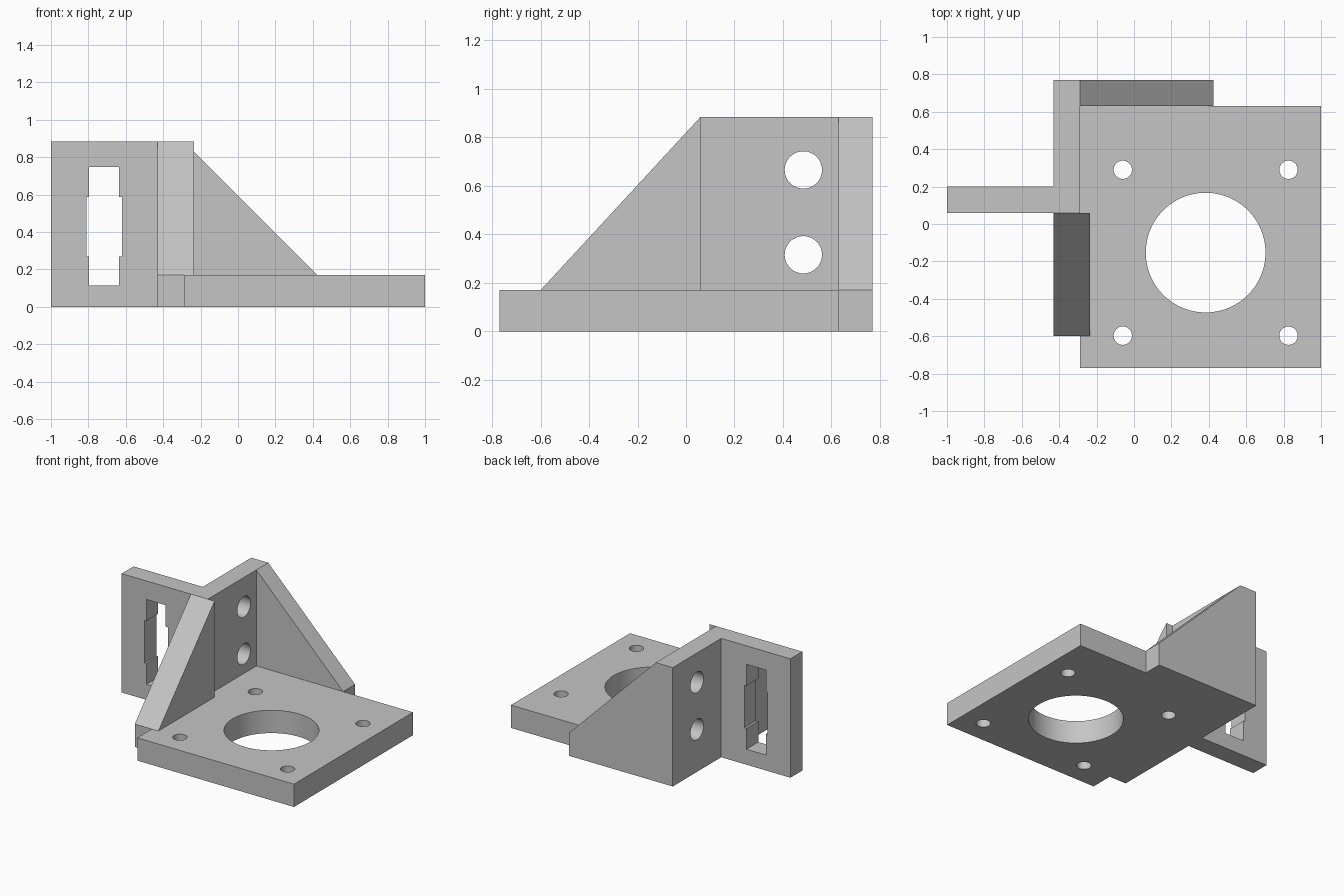
import bpy, bmesh
from mathutils import Matrix, Vector

default = bpy.data.objects.get("Cube")
if default:
    bpy.data.objects.remove(default, do_unlink=True)

FLOOR, TOP = 0.17, 0.885          # plate thickness, wall height

grey = bpy.data.materials.new("light grey")
grey.use_nodes = True
colour = (0.56, 0.56, 0.56, 1)
grey.diffuse_color = colour
grey.node_tree.nodes["Principled BSDF"].inputs["Base Color"].default_value = colour


def add_object(name, bm):
    bmesh.ops.recalc_face_normals(bm, faces=bm.faces)
    mesh = bpy.data.meshes.new(name)
    bm.to_mesh(mesh)
    bm.free()
    mesh.materials.append(grey)
    obj = bpy.data.objects.new(name, mesh)
    bpy.context.scene.collection.objects.link(obj)
    return obj


def prism(name, axis, profile, start, end):
    """Extrude a 2D profile along an axis; the profile uses the other two axes in order."""
    def point(p, d):
        co = list(p)
        co.insert("xyz".index(axis), d)
        return co
    bm = bmesh.new()
    face = bm.faces.new([bm.verts.new(point(p, start)) for p in profile])
    new = bmesh.ops.extrude_face_region(bm, geom=[face])["geom"]
    step = Vector(point((0, 0), end - start))
    bmesh.ops.translate(bm, vec=step, verts=[v for v in new if isinstance(v, bmesh.types.BMVert)])
    return add_object(name, bm)


def rect(a0, a1, b0, b1):
    return [(a0, b0), (a1, b0), (a1, b1), (a0, b1)]


def cylinder(name, centre, radius, axis, sides):
    bm = bmesh.new()
    turn = Matrix.Rotation(1.5707963, 4, "Y") if axis == "x" else Matrix()
    bmesh.ops.create_cone(bm, cap_ends=True, segments=sides, radius1=radius, radius2=radius,
                          depth=0.4, matrix=Matrix.Translation(centre) @ turn)
    return add_object(name, bm)


def combine(body, tool, operation):
    """Bake one boolean into the body and discard the tool."""
    mod = body.modifiers.new(operation, "BOOLEAN")
    mod.operation, mod.solver, mod.object = operation, "EXACT", tool
    deps = bpy.context.evaluated_depsgraph_get()
    result = bpy.data.meshes.new_from_object(body.evaluated_get(deps))
    body.modifiers.clear()
    body.data = result
    bpy.data.objects.remove(tool, do_unlink=True)


# Upright walls: side wall and switch plate share one plan outline
bracket = prism("motor_bracket", "z",
                [(-1, 0.06), (-0.29, 0.06), (-0.29, 0.77),
                 (-0.43, 0.77), (-0.43, 0.2), (-1, 0.2)], 0, TOP)

# Motor plate and the two sloping braces
solids = [
    prism("motor_plate", "z", rect(-0.29, 1, -0.77, 0.63), 0, FLOOR),
    prism("front_brace", "x", [(-0.6, 0), (0.06, 0), (0.06, TOP), (-0.6, FLOOR)], -0.43, -0.235),
    prism("back_brace", "y", [(-0.29, 0), (0.425, 0), (0.425, FLOOR), (-0.29, TOP)], 0.63, 0.77),
]
for solid in solids:
    combine(bracket, solid, "UNION")

# Motor opening, screw holes, rod holes and the stepped switch slot
cutters = [cylinder("motor_opening", (0.383, -0.153, 0.1), 0.32, "z", 96)]
for x in (-0.06, 0.826):
    for y in (-0.597, 0.29):
        cutters.append(cylinder("screw_hole", (x, y, 0.1), 0.049, "z", 48))
for z in (0.316, 0.666):
    cutters.append(cylinder("rod_hole", (-0.36, 0.484, z), 0.077, "x", 48))
cutters.append(prism("switch_slot", "y",
                     [(-0.797, 0.115), (-0.637, 0.115), (-0.637, 0.27), (-0.62, 0.27),
                      (-0.62, 0.587), (-0.637, 0.587), (-0.637, 0.747), (-0.797, 0.747),
                      (-0.797, 0.587), (-0.81, 0.587), (-0.81, 0.27), (-0.797, 0.27)], -0.05, 0.35))
for cutter in cutters:
    combine(bracket, cutter, "DIFFERENCE")

# One material, smooth hole walls with sharp edges
bracket.data.materials.clear()
bracket.data.materials.append(grey)
for face in bracket.data.polygons:
    face.material_index = 0
bpy.ops.object.select_all(action="DESELECT")
bracket.select_set(True)
bpy.context.view_layer.objects.active = bracket
bpy.ops.object.shade_smooth_by_angle()
